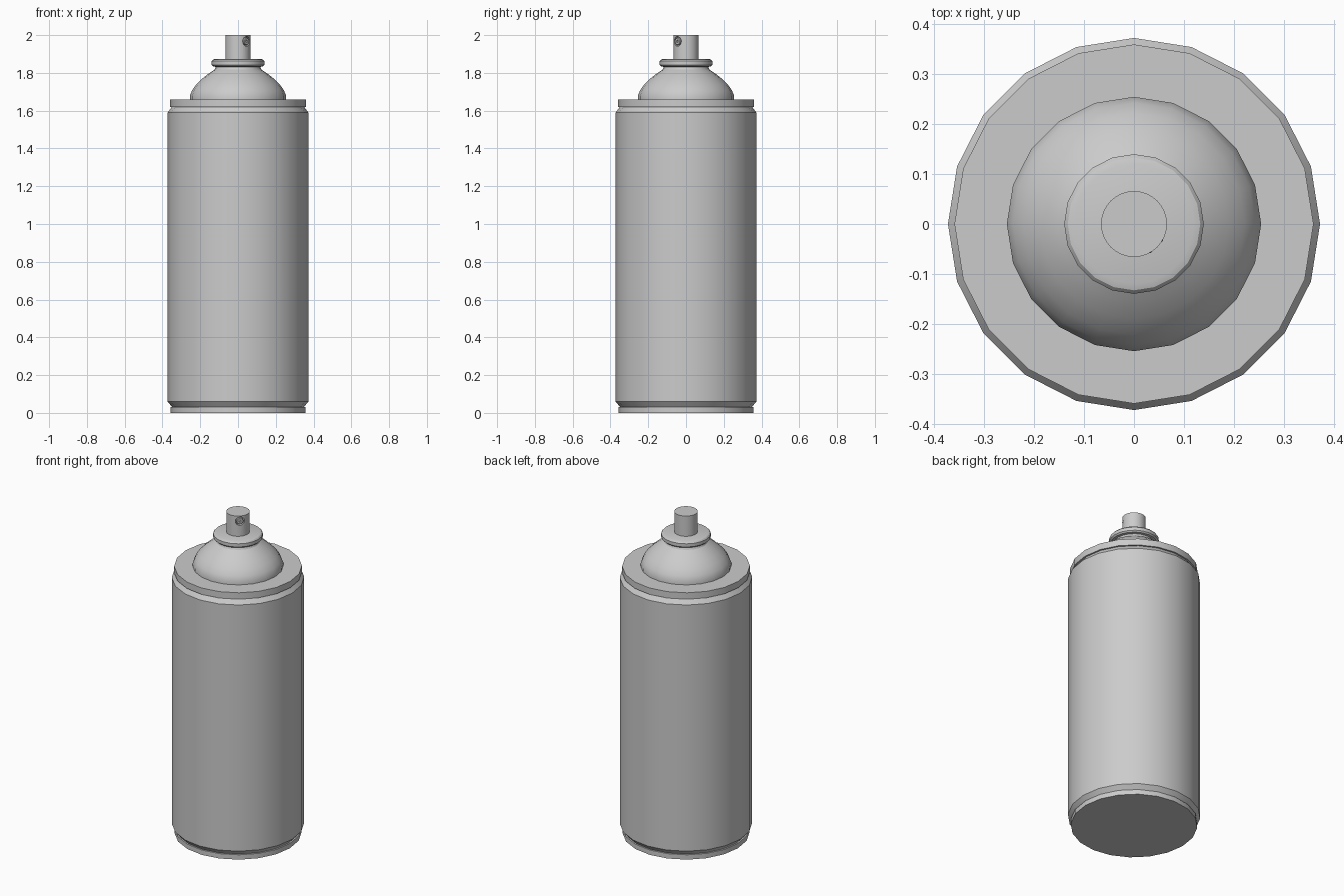
import bpy, math
from mathutils import Vector

if "Cube" in bpy.data.objects:
    bpy.data.objects.remove(bpy.data.objects["Cube"])


def smooth(ob):
    bpy.ops.object.select_all(action='DESELECT')
    ob.select_set(True)
    bpy.context.view_layer.objects.active = ob
    bpy.ops.object.shade_smooth_by_angle(angle=math.radians(30))


def lathe(name, profile, sides):
    """Spin (radius, z) points about z and cap both ends."""
    verts = [(r * math.cos(2 * math.pi * i / sides), r * math.sin(2 * math.pi * i / sides), z)
             for r, z in profile for i in range(sides)]
    faces = [tuple(range(sides))[::-1],
             tuple(range((len(profile) - 1) * sides, len(profile) * sides))]
    for k in range(len(profile) - 1):
        for i in range(sides):
            j = (i + 1) % sides
            a, b = k * sides, (k + 1) * sides
            faces.append((a + i, a + j, b + j, b + i))
    me = bpy.data.meshes.new(name)
    me.from_pydata(verts, [], faces)
    ob = bpy.data.objects.new(name, me)
    bpy.context.collection.objects.link(ob)
    return ob


# can body with rolled rims at both ends
body = lathe("can_body", [
    (0.357, 0), (0.357, 0.03), (0.348, 0.03), (0.373, 0.06),
    (0.373, 1.59), (0.350, 1.62), (0.360, 1.62), (0.360, 1.66)], 20)
smooth(body)

# domed shoulder with valve collar
dome = lathe("dome_and_collar", [
    (0.255, 1.655), (0.255, 1.68), (0.243, 1.708), (0.222, 1.738), (0.190, 1.769),
    (0.155, 1.797), (0.125, 1.817), (0.118, 1.832), (0.132, 1.834),
    (0.140, 1.842), (0.140, 1.862), (0.133, 1.870), (0.120, 1.874)], 20)
smooth(dome)

# spray button
nozzle = lathe("spray_button", [(0.066, 1.87), (0.066, 2.0)], 32)

# spray opening on the front right of the button
out = Vector((1, -1, 0)).normalized()
turn = out.to_track_quat('Z', 'Y')


def aim(ob, dist):
    ob.rotation_mode = 'QUATERNION'
    ob.rotation_quaternion = turn
    ob.location = out * dist + Vector((0, 0, 1.967))


def cut(target, cutter):
    m = target.modifiers.new("cut", 'BOOLEAN')
    m.operation = 'DIFFERENCE'
    m.solver = 'EXACT'
    m.object = cutter
    bpy.context.view_layer.update()
    bpy.context.view_layer.objects.active = target
    bpy.ops.object.modifier_apply(modifier=m.name)
    bpy.data.objects.remove(cutter)


recess = lathe("recess_cutter", [(0.026, 0), (0.026, 0.05)], 16)
recess.hide_render = True
aim(recess, 0.050)
cut(nozzle, recess)
smooth(nozzle)

# round insert with the pin hole, seated in the recess
insert = lathe("nozzle_insert", [(0.020, 0), (0.020, 0.014), (0.017, 0.017),
                                 (0.007, 0.017), (0.006, 0.008)], 16)
aim(insert, 0.048)
smooth(insert)
